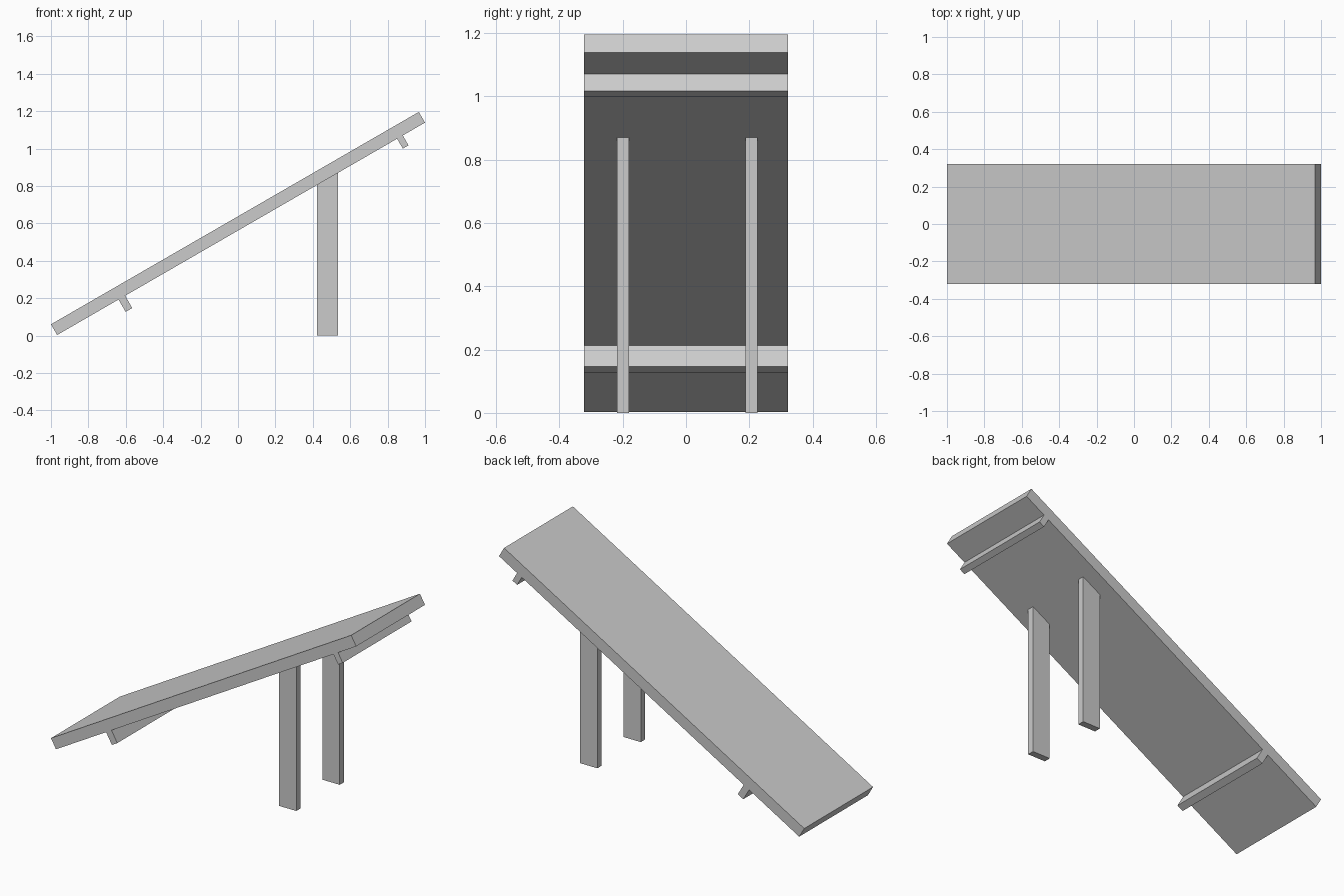
import bpy
from math import radians, sin, cos, tan

if "Cube" in bpy.data.objects:
    bpy.data.objects.remove(bpy.data.objects["Cube"])

A = radians(30)            # slope of the board
X0, Z0 = -0.967, 0.003     # lower end of the board's underside


def on_slope(s, d):
    """Point s along the underside and d above it, as (x, z)."""
    return (X0 + s * cos(A) - d * sin(A), Z0 + s * sin(A) + d * cos(A))


def under(x):
    return Z0 + (x - X0) * tan(A)


def prism(name, profile, y0, y1):
    """Extrude an x-z profile between y0 and y1 (profile runs anticlockwise)."""
    n = len(profile)
    verts = [(x, y, z) for y in (y0, y1) for x, z in profile]
    faces = [tuple(range(n)), tuple(reversed(range(n, 2 * n)))]
    faces += [(i, i + n, (i + 1) % n + n, (i + 1) % n) for i in range(n)]
    mesh = bpy.data.meshes.new(name)
    mesh.from_pydata(verts, [], faces)
    obj = bpy.data.objects.new(name, mesh)
    bpy.context.collection.objects.link(obj)
    return obj


def sloped_bar(name, s0, s1, d0, d1):
    prism(name, [on_slope(s0, d0), on_slope(s1, d0),
                 on_slope(s1, d1), on_slope(s0, d1)], -0.322, 0.322)


# Sloping board
sloped_bar("board", 0, 2.271, 0, 0.066)

# Crosswise cleats under the board
sloped_bar("lower_cleat", 0.379, 0.42, -0.076, 0)
sloped_bar("upper_cleat", 2.099, 2.134, -0.061, 0)

# Two upright legs, tops cut to the slope
L, R = 0.422, 0.535
for side, y in (("front", -0.199), ("back", 0.207)):
    prism(side + "_leg", [(L, 0), (R, 0), (R, under(R)), (L, under(L))],
          y - 0.0195, y + 0.0195)
